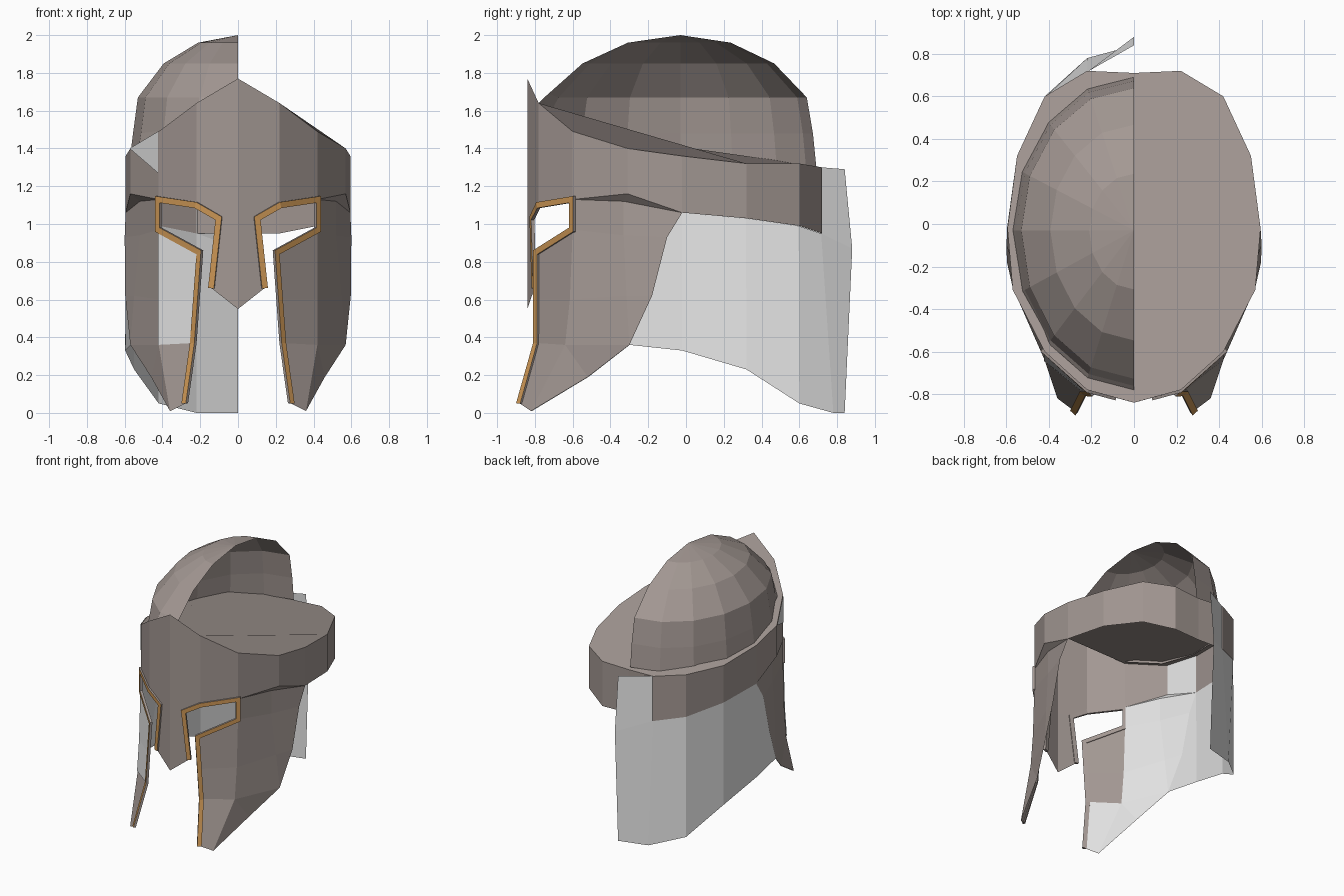
import bpy, bmesh, math
from mathutils import Vector

if "Cube" in bpy.data.objects:
    bpy.data.objects.remove(bpy.data.objects["Cube"])


def material(name, rgb):
    m = bpy.data.materials.new(name)
    m.diffuse_color = (*rgb, 1)
    m.use_nodes = True
    m.node_tree.nodes["Principled BSDF"].inputs["Base Color"].default_value = m.diffuse_color
    return m


STEEL = material("brown steel", (0.367, 0.314, 0.292))
PALE = material("pale grey lining", (0.8, 0.8, 0.8))
GOLD = material("gold trim", (0.6, 0.305, 0.09))

# Named points of the right half; the left half mirrors x
P = {
    # rim, front to back
    "r0": (0, -.84, 1.77), "r1": (.22, -.78, 1.64), "r2": (.42, -.6, 1.49),
    "r3": (.57, -.31, 1.40), "r4": (.595, -.02, 1.36), "r5": (.55, .32, 1.32),
    "r6": (.42, .6, 1.32), "r7": (.22, .72, 1.30), "r8": (0, .71, 1.29),
    # nose and eye
    "n0": (0, -.84, 1.04), "n1": (.1, -.813, 1.03), "n2": (.14, -.802, .66),
    "n3": (0, -.84, .55), "e1": (.22, -.78, 1.1), "e2": (.42, -.6, 1.13),
    # cheek: front edge, middle, back edge; brow step at q
    "a1": (.2, -.79, .85), "a2": (.215, -.79, .6), "a3": (.235, -.79, .37), "a4": (.28, -.88, .05),
    "m1": (.42, -.6, .97), "m2": (.42, -.615, .6), "m3": (.42, -.64, .36), "m4": (.36, -.82, .01),
    "s0": (.57, -.31, 1.16), "q0": (.52, -.33, 1.12), "s1": (.52, -.33, .94),
    "s2": (.55, -.315, .62), "s3": (.57, -.3, .36),
    "s4": (.46, -.52, .19), "b1": (.6, -.1, .93), "b2": (.597, -.18, .62),
}
# lower edge of the rear band
for k, z in zip("45678", (1.06, 1.03, .99, .95, .95)):
    x, y, _ = P["r" + k]
    P["b" + k] = (x, y, z)

FRONT = "r0 r1 e1 n1 n0|n0 n1 n2 n3|r1 r2 e2 e1|r2 r3 s0 e2|"
CHEEK_FRONT = "a1 m1 m2 a2|a2 m2 m3 a3"
CHEEK = """r3 r4 b4 s0|e2 s0 q0|e2 q0 s1 m1|s0 b4 q0|q0 b4 b1 s1|m1 s1 s2 m2|
s1 b1 b2 s2|m2 s2 s3 m3|s2 b2 s3|a3 m3 m4 a4|m3 s3 s4|m3 s4 m4"""
BAND = "|r4 r5 b5 b4|r5 r6 b6 b5|r6 r7 b7 b6|r7 r8 b8 b7"


def build(name, pts, text, sides, mats, extra=(), slots=None):
    """Mesh from faces that name their corner points, for each side."""
    bm = bmesh.new()
    for s in sides:
        for f in (t.split() for t in text.split("|") if t):
            bm.faces.new([bm.verts.new((pts[n][0] * s, pts[n][1], pts[n][2])) for n in f])
    for i, poly in enumerate(extra):
        face = bm.faces.new([bm.verts.new(p) for p in poly])
        face.material_index = slots[i] if slots else 0
    bmesh.ops.remove_doubles(bm, verts=bm.verts, dist=0.0005)
    bmesh.ops.recalc_face_normals(bm, faces=bm.faces)
    me = bpy.data.meshes.new(name)
    bm.to_mesh(me)
    bm.free()
    for m in mats:
        me.materials.append(m)
    bpy.context.collection.objects.link(bpy.data.objects.new(name, me))


# Helmet shell with one slanted cap closing the rim
rim = [P["r%d" % k] for k in range(9)]
cap = rim + [(-x, y, z) for x, y, z in rim[7:0:-1]]
build("helmet_shell", P, FRONT + CHEEK_FRONT + "|" + CHEEK + BAND, (1, -1), [STEEL], [cap])


# Pale lining of the left half, running on into the neck guard
def scaled(f):
    return {n: (x * f, y * f, z) for n, (x, y, z) in P.items()}


G = scaled(.994)
G.update({"r8": (0, .84, 1.29), "b8": (0, .88, .87),
          "g4": (.597, -.02, .33), "g5": (.55, .32, .23), "g6": (.42, .6, .05),
          "g7": (.22, .78, 0), "g8": (0, .84, 0)})
GUARD = """|r7 r8 b8 b7|b4 b1 b2 s3 g4|b4 b5 g5 g4|b5 b6 g6 g5|
b6 b7 g7 g6|b7 b8 g8 g7"""
build("neck_guard_lining", G, CHEEK + GUARD, (-1,), [PALE])

# Pale plates lying on the left cheek and temple
O = scaled(1.007)
O["t"] = (.423, -.604, 1.27)
build("left_cheek_plate", O, CHEEK_FRONT + "|r2 r3 t", (-1,), [PALE])


# Half dome on the left side
def rim_height(y):
    table = [(-.78, 1.64), (-.6, 1.49), (-.31, 1.40), (0, 1.36), (.32, 1.32), (.72, 1.30)]
    for (y0, z0), (y1, z1) in zip(table, table[1:]):
        if y <= y1:
            return z0 + (z1 - z0) * (y - y0) / (y1 - y0)
    return 1.30


def dome_point(k, i):
    t = math.pi * i / 8
    f, z = [(.37, 1.96), (.69, 1.85), (.93, 1.67), (.975, 1.48), (1, 0)][k]
    c = -math.cos(t)
    reach = .75 if c < 0 else .72
    base = rim_height(-.03 + reach * c)
    if k == 2:
        z = max(z, base + .05)
    elif k == 3:
        z = max(z, base + .02)
    elif k == 4:
        z = base
    return (-.57 * f * math.sin(t), -.03 + reach * f * c, z)


dome = []
for i in range(8):
    dome.append([(0, -.03, 2.0), dome_point(0, i), dome_point(0, i + 1)])
    for k in range(4):
        dome.append([dome_point(k, i), dome_point(k + 1, i),
                     dome_point(k + 1, i + 1), dome_point(k, i + 1)])
build("half_dome", P, "", (), [STEEL], dome)

# Trim around eyes, nose and cheek edges: gold face, steel sides
path = [Vector(P[n]) for n in "n2 n1 e1 e2 m1 a1 a3 a4".split()]
nose, bend, cheek = (Vector(v).normalized() for v in ((.26, -.97, 0), (.5, -.87, 0), (.67, -.74, 0)))
normals = [nose, nose, bend] + [cheek] * 5
for s, side in ((1, "right"), (-1, "left")):
    rings = []
    for i, (p, n) in enumerate(zip(path, normals)):
        t0 = (p - path[max(i - 1, 0)]).normalized()
        t1 = (path[min(i + 1, len(path) - 1)] - p).normalized()
        w = (t0 + t1).normalized().cross(n).normalized()
        d = t1 if t1.length else t0
        w *= .016 / max(.4, abs(w.dot(d.cross(n).normalized())))
        ring = [p + w + n * .012, p - w + n * .012, p - w - n * .006, p + w - n * .006]
        rings.append([(v.x * s, v.y, v.z) for v in ring])
    faces, slots = [rings[0], rings[-1]], [1, 1]
    for a, b in zip(rings, rings[1:]):
        for j in range(4):
            faces.append([a[j], a[(j + 1) % 4], b[(j + 1) % 4], b[j]])
            slots.append(0 if j == 0 else 1)
    build(side + "_trim", P, "", (), [GOLD, STEEL], faces, slots)
